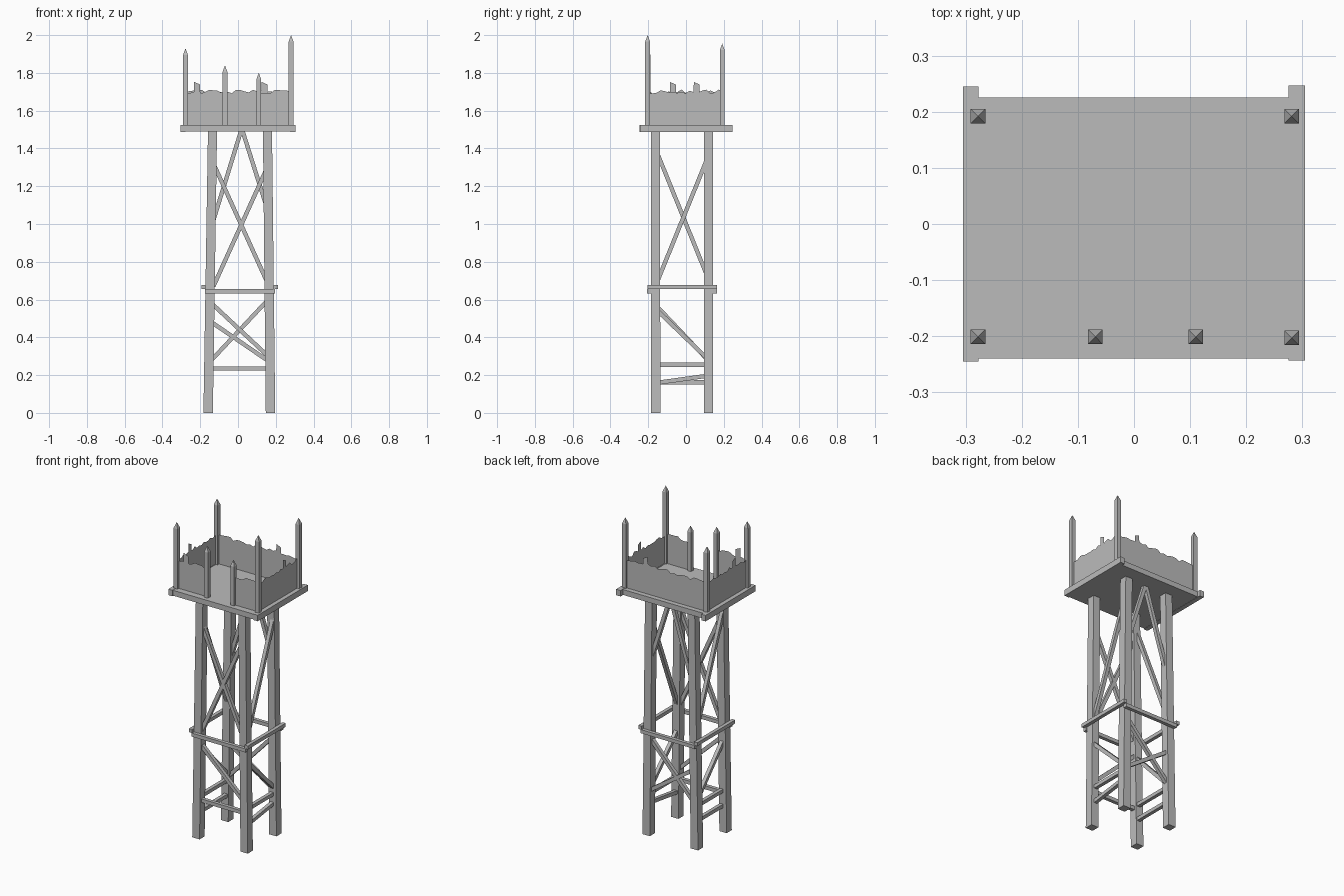
import bpy, bmesh, random
from mathutils import Vector

random.seed(4)
cube = bpy.data.objects.get("Cube")
if cube:
    bpy.data.objects.remove(cube, do_unlink=True)

wood = bpy.data.materials.new("weathered grey wood")
wood.use_nodes = True
grey = (0.5, 0.5, 0.5, 1)
wood.diffuse_color = grey
wood.node_tree.nodes["Principled BSDF"].inputs["Base Color"].default_value = grey


def finish(name, bm):
    bmesh.ops.recalc_face_normals(bm, faces=bm.faces)
    mesh = bpy.data.meshes.new(name)
    bm.to_mesh(mesh)
    bm.free()
    mesh.materials.append(wood)
    obj = bpy.data.objects.new(name, mesh)
    bpy.context.collection.objects.link(obj)
    return obj


def loft(name, rings, tip=None):
    """Skin matching rings of points; close the end with a cap or a point."""
    bm = bmesh.new()
    loops = [[bm.verts.new(p) for p in ring] for ring in rings]
    n = len(loops[0])
    for a, b in zip(loops, loops[1:]):
        for i in range(n):
            j = (i + 1) % n
            bm.faces.new((a[i], a[j], b[j], b[i]))
    bm.faces.new(loops[0])
    if tip is None:
        bm.faces.new(loops[-1])
    else:
        t = bm.verts.new(tip)
        for i in range(n):
            bm.faces.new((loops[-1][i], loops[-1][(i + 1) % n], t))
    return finish(name, bm)


def square(x, y, z, r):
    return [(x + sx * r, y + sy * r, z)
            for sx, sy in ((-1, -1), (1, -1), (1, 1), (-1, 1))]


def box(name, lo, hi):
    ring = lambda z: [(lo[0], lo[1], z), (hi[0], lo[1], z),
                      (hi[0], hi[1], z), (lo[0], hi[1], z)]
    return loft(name, [ring(lo[2]), ring(hi[2])])


def brace(name, a, b, w=0.022):
    """Square bar between two points in an upright plane."""
    a, b = Vector(a), Vector(b)
    d = (b - a).normalized()
    side = d.cross(Vector((0, 0, 1))).normalized() * w / 2
    up = side.cross(d).normalized() * w / 2
    ring = lambda p: [p - side - up, p + side - up, p + side + up, p - side + up]
    return loft(name, [ring(a), ring(b)])


# Four legs leaning slightly inwards
for side, foot, head in (("right", -0.158, -0.135), ("left", 0.172, 0.156)):
    for end, y in (("front", -0.161), ("back", 0.119)):
        loft(f"{end}_{side}_leg", [square(foot, y, 0, 0.025),
                                   square(head, y, 1.49, 0.024)])

# Ring of beams at mid height
for end, y in (("front", -0.195), ("back", 0.154)):
    box(f"{end}_ring_beam", (-0.175, y - 0.011, 0.633), (0.195, y + 0.011, 0.655))
for side, x in (("right", -0.182), ("left", 0.2)):
    box(f"{side}_ring_beam", (x - 0.011, -0.205, 0.655), (x + 0.011, 0.165, 0.677))

# Braces across the front and back: start x, z and end x, z
FRONT, BACK = -0.161, 0.119
for name, y, x0, z0, x1, z1 in (
        ("front_upper_brace_a", FRONT, -0.13, 1.32, 0.16, 0.68),
        ("front_upper_brace_b", FRONT, -0.13, 0.67, 0.155, 1.30),
        ("back_upper_brace_a", BACK, -0.13, 1.02, 0.015, 1.49),
        ("back_upper_brace_b", BACK, 0.025, 1.49, 0.155, 1.08),
        ("front_lower_brace", FRONT, -0.14, 0.58, 0.165, 0.295),
        ("front_lower_rail", FRONT, -0.145, 0.235, 0.165, 0.235),
        ("back_lower_brace_a", BACK, -0.14, 0.28, 0.16, 0.60),
        ("back_lower_brace_b", BACK, -0.14, 0.48, 0.16, 0.275)):
    brace(name, (x0, y, z0), (x1, y, z1))

# Braces across the sides: height at the front leg and at the back leg
RIGHT, LEFT = -0.148, 0.166
for name, x, z0, z1 in (
        ("right_upper_brace", RIGHT, 1.37, 0.73),
        ("left_upper_brace", LEFT, 0.70, 1.34),
        ("right_lower_brace", RIGHT, 0.56, 0.285),
        ("left_lower_brace", LEFT, 0.54, 0.29),
        ("right_lower_rail", RIGHT, 0.255, 0.255),
        ("left_lower_rail", LEFT, 0.255, 0.255),
        ("right_bottom_rail", RIGHT, 0.162, 0.162),
        ("left_bottom_rail", LEFT, 0.16, 0.196)):
    brace(name, (x, -0.15, z0), (x, 0.11, z1))

# Platform with a beam along each side
box("deck", (-0.303, -0.24, 1.49), (0.303, 0.225, 1.523))
box("right_deck_beam", (-0.305, -0.245, 1.488), (-0.277, 0.245, 1.525))
box("left_deck_beam", (0.275, -0.243, 1.488), (0.305, 0.247, 1.525))

# Pointed posts
for name, x, y, top in (
        ("front_right_post", -0.278, -0.201, 1.93),
        ("front_left_post", 0.281, -0.203, 2.0),
        ("back_right_post", -0.278, 0.192, 1.925),
        ("back_left_post", 0.281, 0.192, 1.955),
        ("entrance_right_post", -0.069, -0.201, 1.84),
        ("entrance_left_post", 0.11, -0.201, 1.80)):
    loft(name, [square(x, y, 1.52, 0.013), square(x, y, top - 0.035, 0.013)],
         (x, y, top))


def wall(name, a, b, tall=None):
    """Thin plank wall with a ragged top; 'tall' is where one plank stands up."""
    a, b = Vector((*a, 0)), Vector((*b, 0))
    length = (b - a).length
    steps = max(4, round(length / 0.022))
    tops = [(i / steps, 1.70 + random.uniform(-0.01, 0.012)) for i in range(steps + 1)]
    if tall is not None:
        half = 0.016 / length
        tops = [p for p in tops if abs(p[0] - tall) > half]
        tops += [(tall - half, 1.698), (tall - half + 0.001, 1.752),
                 (tall + half - 0.001, 1.738), (tall + half, 1.70)]
        tops.sort()
    bm = bmesh.new()
    cols = []
    for t, z in tops:
        p = a.lerp(b, t)
        cols.append((bm.verts.new((p.x, p.y, 1.52)), bm.verts.new((p.x, p.y, z))))
    for p, q in zip(cols, cols[1:]):
        bm.faces.new((p[0], q[0], q[1], p[1]))
    return finish(name, bm)


# Walls, leaving the entrance open
wall("front_right_wall", (-0.279, -0.2), (-0.069, -0.2), 0.3)
wall("front_left_wall", (0.11, -0.2), (0.281, -0.2))
wall("back_wall", (-0.279, 0.195), (0.281, 0.195), 0.75)
wall("right_wall", (-0.279, -0.2), (-0.279, 0.195), 0.33)
wall("left_wall", (0.279, -0.2), (0.279, 0.195), 0.65)
